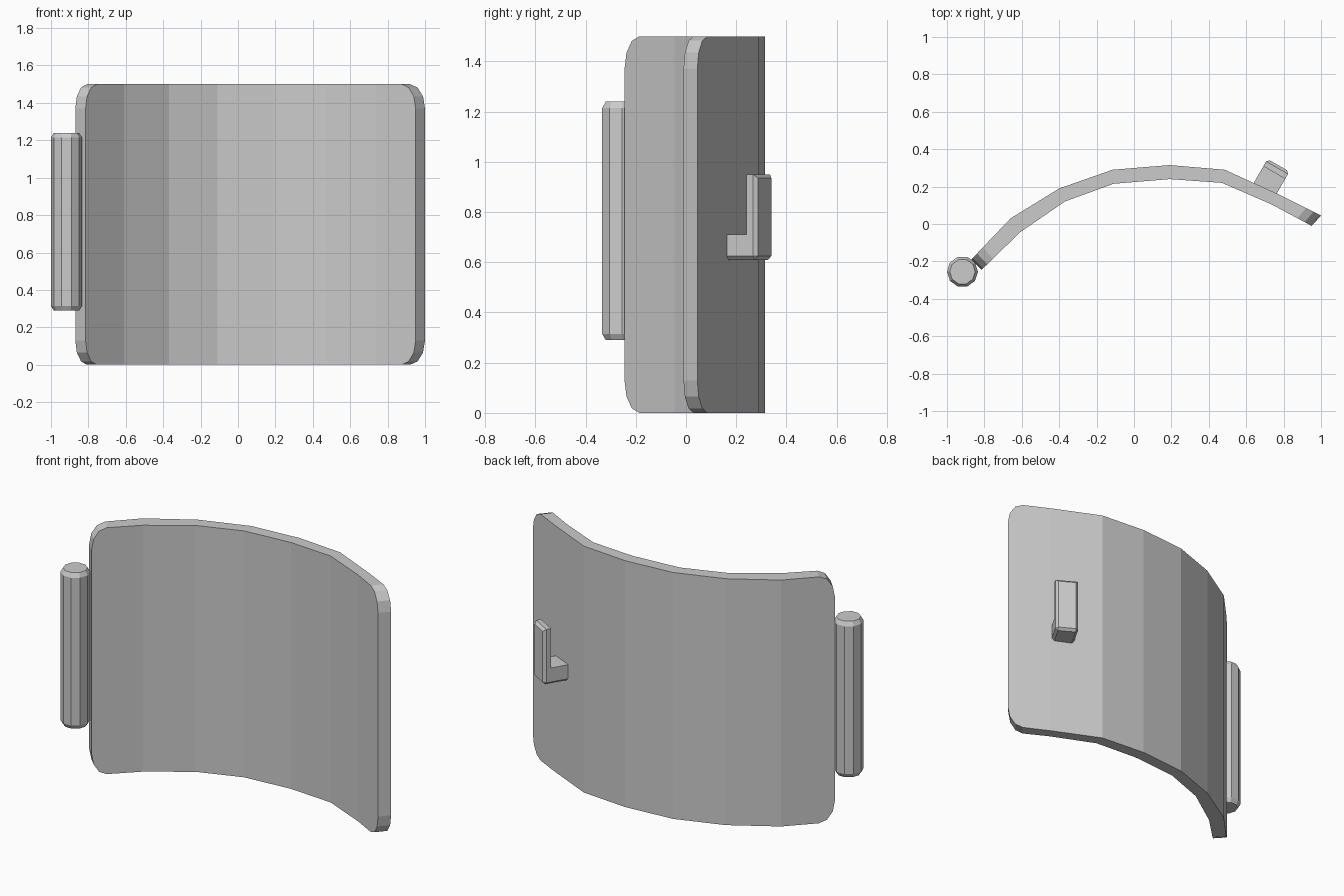
import bpy, bmesh, math
from mathutils import Vector, Matrix

if "Cube" in bpy.data.objects:
    bpy.data.objects.remove(bpy.data.objects["Cube"])


def finish(bm, name):
    bmesh.ops.recalc_face_normals(bm, faces=bm.faces)
    me = bpy.data.meshes.new(name)
    bm.to_mesh(me)
    bm.free()
    ob = bpy.data.objects.new(name, me)
    bpy.context.collection.objects.link(ob)
    return ob


# Curved panel: paired back / front outline, swept upward with rounded corners
back = [(-.87, -.19), (-.66, .03), (-.40, .19), (-.115, .29), (.19, .315), (.485, .29), (.77, .16), (1.0, .045)]
front = [(-.815, -.245), (-.61, -.045), (-.37, .12), (-.11, .215), (.19, .24), (.47, .22), (.735, .105), (.95, -.01)]
H, RX, RZ, SEG = 1.5, .09, .13, 3
pairs = [(Vector(b), Vector(f)) for b, f in zip(back, front)]


def corner(a, b):
    """Columns rounding the panel end a towards its neighbour b."""
    length = (b[0] - a[0]).length
    cols = []
    for i in range(SEG + 1):
        ang = math.pi / 2 * i / SEG
        t = RX * (1 - math.cos(ang)) / length
        cols.append((a[0].lerp(b[0], t), a[1].lerp(b[1], t), RZ * (1 - math.sin(ang))))
    return cols


columns = corner(pairs[0], pairs[1])
columns += [(b, f, 0) for b, f in pairs[1:-1]]
columns += corner(pairs[-1], pairs[-2])[::-1]

bm = bmesh.new()
rings = []
for b, f, inset in columns:
    rings.append([bm.verts.new((p.x, p.y, z)) for p, z in
                  ((b, inset), (b, H - inset), (f, H - inset), (f, inset))])
for r, s in zip(rings, rings[1:]):
    for i in range(4):
        j = (i + 1) % 4
        bm.faces.new((r[i], r[j], s[j], s[i]))
bm.faces.new(rings[0])
bm.faces.new(rings[-1])
finish(bm, "curved_panel")

# Hinge pin: ten-sided cylinder with chamfered ends
bm = bmesh.new()
rings = []
for r, z in ((.068, .29), (.083, .315), (.083, 1.215), (.068, 1.24)):
    rings.append([bm.verts.new((-.917 + r * math.cos(math.tau * i / 10),
                                -.255 + r * math.sin(math.tau * i / 10), z)) for i in range(10)])
for r, s in zip(rings, rings[1:]):
    for i in range(10):
        j = (i + 1) % 10
        bm.faces.new((r[i], r[j], s[j], s[i]))
bm.faces.new(rings[0])
bm.faces.new(rings[-1])
finish(bm, "hinge_pin")

# Latch hook: L profile (outward distance, height) extruded across its width
profile = [(-.02, .61), (.135, .61), (.135, .95), (.09, .95), (.09, .71), (-.02, .71)]
W = .0675
bm = bmesh.new()
face = bm.faces.new([bm.verts.new((-W, d, z)) for d, z in profile])
ext = bmesh.ops.extrude_face_region(bm, geom=[face])
bmesh.ops.translate(bm, vec=(2 * W, 0, 0), verts=[g for g in ext["geom"] if isinstance(g, bmesh.types.BMVert)])
bm.edges.ensure_lookup_table()
# chamfer the outer plate rim and the bottom edges
edges = [e for e in bm.edges if all(v.co.y > .13 for v in e.verts)
         or all(v.co.z < .62 for v in e.verts) and abs(e.verts[0].co.y - e.verts[1].co.y) > .01]
bmesh.ops.bevel(bm, geom=edges, offset=.015, segments=1, affect='EDGES', profile=.5)
bmesh.ops.transform(bm, matrix=Matrix.Translation((.705, .197, 0)) @ Matrix.Rotation(math.radians(-30), 4, 'Z'),
                    verts=bm.verts)
finish(bm, "latch_hook")
